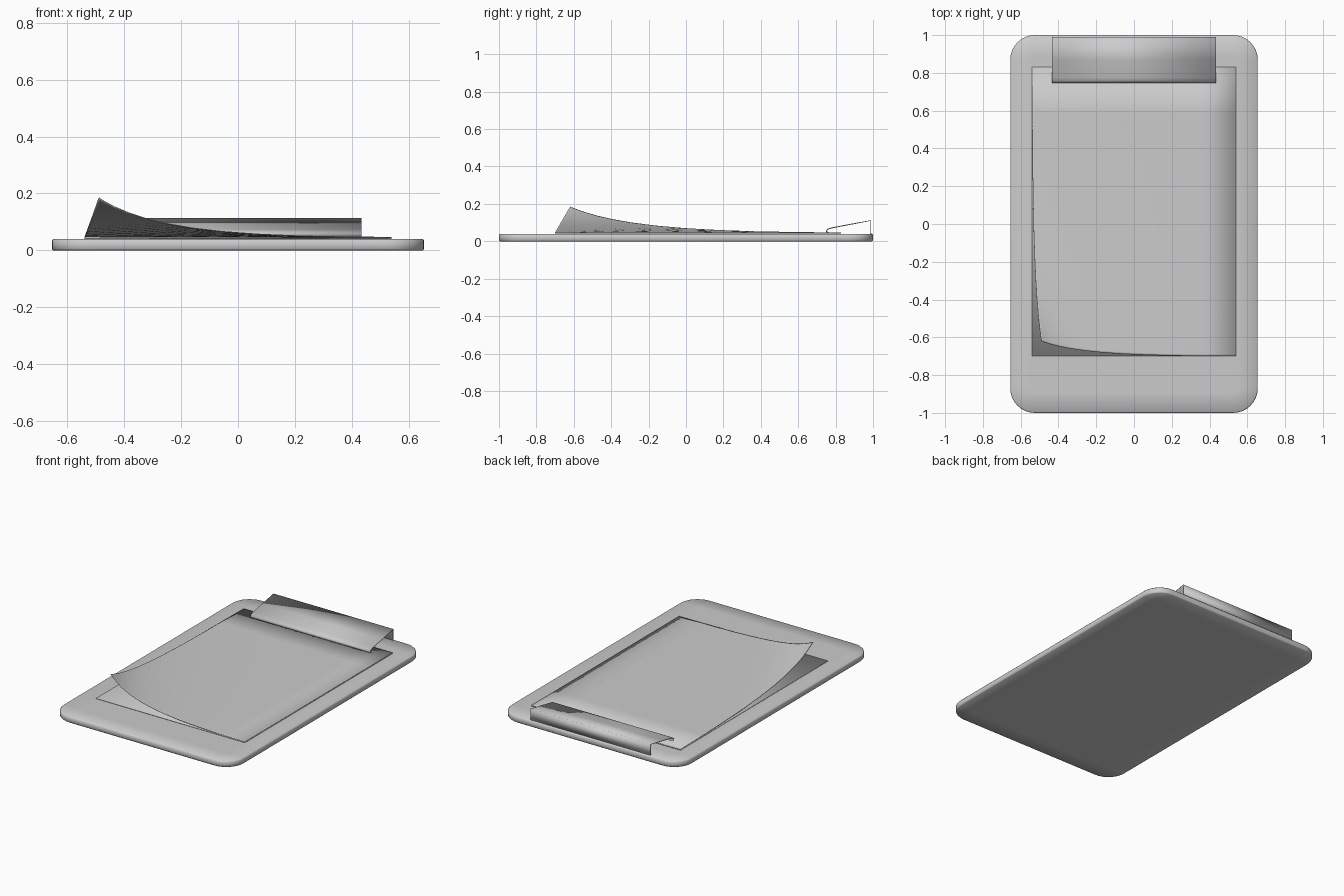
import bpy, bmesh
from math import exp, sin, cos, pi

cube = bpy.data.objects.get("Cube")
if cube:
    bpy.data.objects.remove(cube, do_unlink=True)

GREY = (0.6, 0.6, 0.6, 1)
grey = bpy.data.materials.new("plain grey")
grey.use_nodes = True
grey.diffuse_color = GREY
grey.node_tree.nodes["Principled BSDF"].inputs["Base Color"].default_value = GREY


def finish(name, bm, thickness=0):
    """Turn a bmesh into a smooth shaded object, optionally thickened."""
    bmesh.ops.recalc_face_normals(bm, faces=bm.faces)
    for f in bm.faces:
        f.smooth = True
    me = bpy.data.meshes.new(name)
    bm.to_mesh(me)
    bm.free()
    me.materials.append(grey)
    ob = bpy.data.objects.new(name, me)
    bpy.context.collection.objects.link(ob)
    if thickness:
        mod = ob.modifiers.new("thickness", 'SOLIDIFY')
        mod.thickness = thickness
        mod.offset = 0
    return ob


def grid_sheet(bm, point, nu, nv):
    """Grid of quads through point(i, j)."""
    rows = [[bm.verts.new(point(i, j)) for i in range(nu + 1)] for j in range(nv + 1)]
    for a, b in zip(rows, rows[1:]):
        for i in range(nu):
            bm.faces.new((a[i], a[i + 1], b[i + 1], b[i]))


# Board: rounded rectangle with soft top edge
HX, HY, R, TOP, STEPS = 0.655, 1.0, 0.13, 0.04, 8


def rounded_loop(bm, z, inset):
    verts = []
    for k, (sx, sy) in enumerate([(1, 1), (-1, 1), (-1, -1), (1, -1)]):
        for s in range(STEPS + 1):
            a = (k + s / STEPS) * pi / 2
            r = R - inset
            verts.append(bm.verts.new((sx * (HX - R) + r * cos(a),
                                       sy * (HY - R) + r * sin(a), z)))
    return verts


bm = bmesh.new()
loops = [rounded_loop(bm, z, i) for z, i in
         [(0, 0.11), (0, 0.005), (0.005, 0), (TOP - 0.006, 0), (TOP, 0.006), (TOP, 0.11)]]
for a, b in zip(loops, loops[1:]):
    for i in range(len(a)):
        j = (i + 1) % len(a)
        bm.faces.new((a[i], a[j], b[j], b[i]))
bm.faces.new(loops[0][::-1])
bm.faces.new(loops[-1])
finish("board", bm)

# Lower sheet: thin flat box
X0, Y0, W, L = -0.54, -0.70, 1.08, 1.53
bm = bmesh.new()
bmesh.ops.create_cube(bm, size=1)
for v in bm.verts:
    v.co = (X0 + W * (v.co.x + 0.5), Y0 + L * (v.co.y + 0.5), 0.0415 + 0.003 * v.co.z)
finish("lower_sheet", bm)

# Upper sheet: front right corner curls up, grid is finer near the curl
N = 12


def curled(i, j):
    u, v = (i / N) ** 2, (j / N) ** 2
    g = exp(-4.1 * u - 3.8 * v) * (1 - u ** 3) * (1 - v ** 3)
    return (X0 + W * u + 0.05 * g, Y0 + L * v + 0.08 * g, 0.0455 + 0.139 * g)


bm = bmesh.new()
grid_sheet(bm, curled, N, N)
finish("curled_sheet", bm, 0.003)

# Clip: bent strip with upright back, sloping top and rolled lip
profile = [(0.988, 0.04), (0.988, 0.111), (0.87, 0.089), (0.775, 0.071),
           (0.758, 0.065), (0.75, 0.057), (0.752, 0.050), (0.762, 0.048)]
bm = bmesh.new()
grid_sheet(bm, lambda i, j: (-0.435 + 0.87 * i, *profile[j]), 1, len(profile) - 1)
finish("clip", bm, 0.005)
